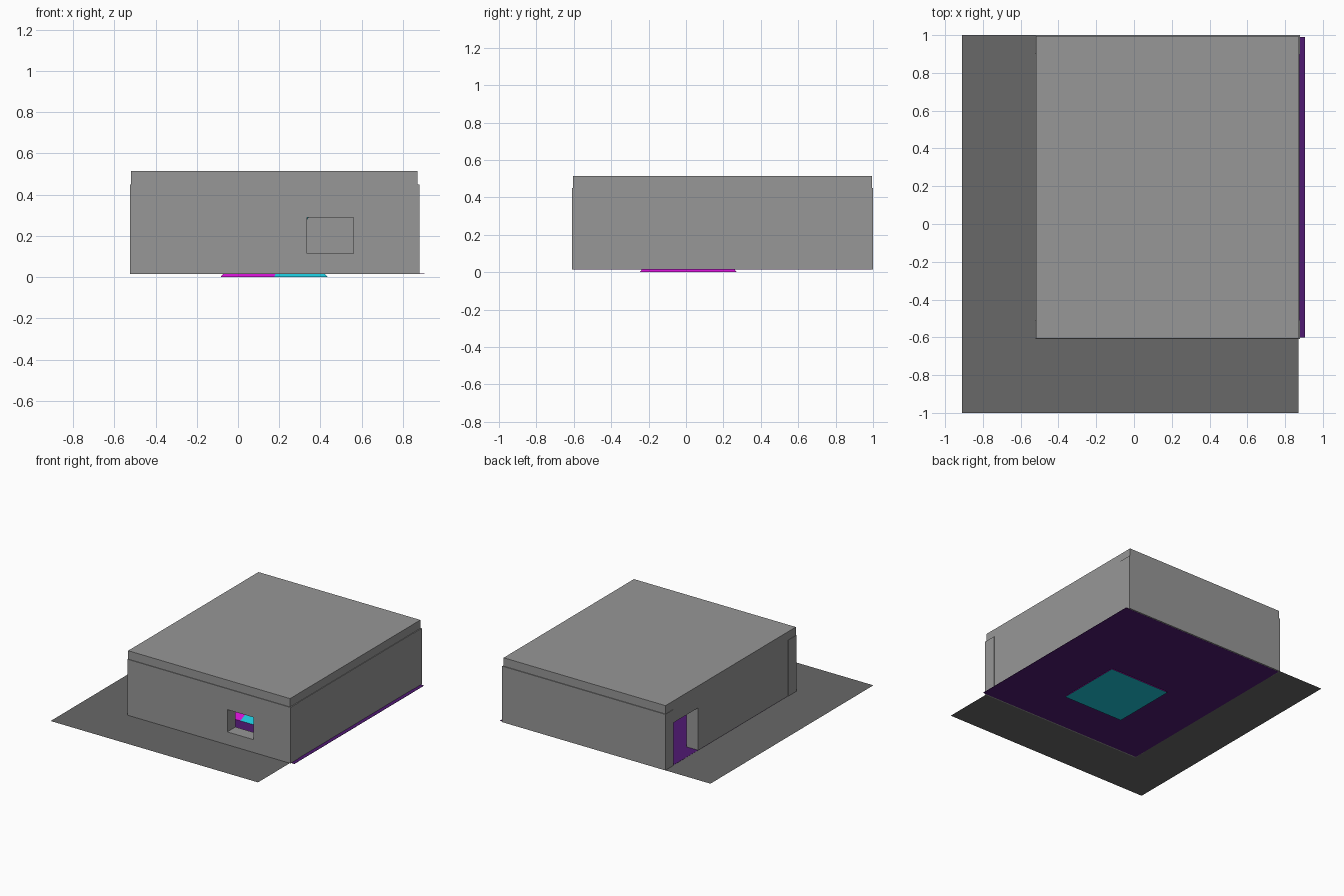
import bpy, bmesh

if "Cube" in bpy.data.objects:
    bpy.data.objects.remove(bpy.data.objects["Cube"])


def material(name, rgb):
    m = bpy.data.materials.new(name)
    m.diffuse_color = (*rgb, 1)
    m.use_nodes = True
    m.node_tree.nodes["Principled BSDF"].inputs["Base Color"].default_value = m.diffuse_color
    return m


def mesh_object(name, bm, mats=()):
    bmesh.ops.recalc_face_normals(bm, faces=bm.faces)
    me = bpy.data.meshes.new(name)
    bm.to_mesh(me)
    bm.free()
    ob = bpy.data.objects.new(name, me)
    bpy.context.collection.objects.link(ob)
    for m in mats:
        me.materials.append(m)
    return ob


def box(name, x, y, z, mats=()):
    bm = bmesh.new()
    bmesh.ops.create_cube(bm, size=1)
    for v in bm.verts:
        v.co = [r[0] if c < 0 else r[1] for c, r in zip(v.co, (x, y, z))]
    return mesh_object(name, bm, mats)


def cut(target, x, y, z):
    cutter = box(target.name + "_cutter", x, y, z, [grey])
    cutter.hide_render = True
    cutter.hide_viewport = True
    mod = target.modifiers.new("opening", 'BOOLEAN')
    mod.operation = 'DIFFERENCE'
    mod.solver = 'EXACT'
    mod.object = cutter
    bpy.context.view_layer.objects.active = target
    bpy.ops.object.modifier_apply(modifier=mod.name)
    bpy.data.objects.remove(cutter)


grey = material("grey", (0.31, 0.31, 0.31))
dark = material("dark_grey", (0.14, 0.14, 0.14))
purple = material("purple", (0.08, 0.01, 0.17))
teal = material("teal", (0.012, 0.56, 0.69))
magenta = material("magenta", (0.64, 0.006, 0.64))

# yard: a single flat sheet
bm = bmesh.new()
bm.faces.new([bm.verts.new(p) for p in
              ((-0.91, -1, 0.0155), (0.872, -1, 0.0155), (0.872, 1, 0.0155), (-0.91, 1, 0.0155))])
mesh_object("yard", bm, [dark])

# thin room floor, showing on both sides of the yard
box("floor", (-0.52, 0.905), (-0.6, 0.99), (0.0145, 0.0165), [purple])

# walls: front and back stand slightly proud of the sides
front = box("front_wall", (-0.523, 0.879), (-0.61, -0.51), (0.015, 0.45), [grey])
cut(front, (0.335, 0.56), (-0.7, -0.4), (0.115, 0.288))
box("back_wall", (-0.523, 0.879), (0.9, 1.0), (0.015, 0.45), [grey])
box("right_wall", (0.775, 0.876), (-0.51, 0.9), (0.015, 0.45), [grey])
left = box("left_wall", (-0.52, -0.42), (-0.51, 0.9), (0.015, 0.45), [grey])
cut(left, (-0.6, -0.3), (0.595, 0.95), (-0.05, 0.345))

# roof slab
box("roof", (-0.52, 0.871), (-0.605, 0.994), (0.415, 0.515), [grey])

# pinched pedestal inside the room, its foot passing through the floor
bm = bmesh.new()
rings = []
for half, z in ((0.26, 0), (0.09, 0.195), (0.26, 0.4)):
    rings.append([bm.verts.new((0.175 + sx * half, 0.012 + sy * half, z))
                  for sx, sy in ((-1, -1), (1, -1), (1, 1), (-1, 1))])
mid = bm.verts.new((0.175, -0.248, 0))
b, w, t = rings
bm.faces.new((b[0], mid, b[1], b[2], b[3]))
bm.faces.new(t)
for i in range(4):
    j = (i + 1) % 4
    bm.faces.new((w[i], w[j], t[j], t[i]))
    if i:
        bm.faces.new((b[i], b[j], w[j], w[i])).material_index = 1
# the front side is split into two colours
bm.faces.new((b[0], mid, w[1], w[0])).material_index = 1
bm.faces.new((mid, b[1], w[1]))
mesh_object("pedestal", bm, [teal, magenta])
